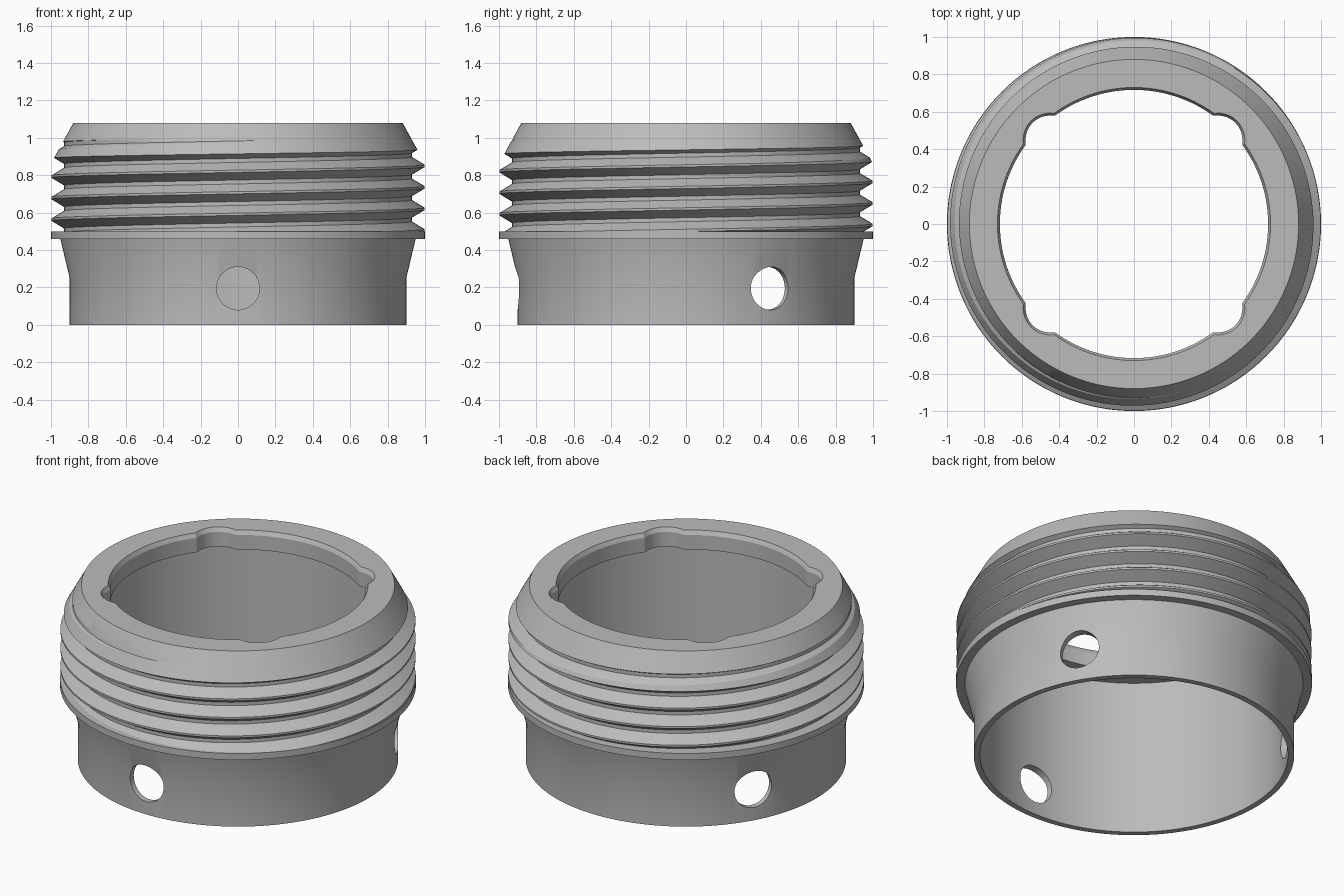
import bpy, bmesh, math
from mathutils import Matrix, Vector

SEG = 360
TAU = 2 * math.pi

cube = bpy.data.objects.get("Cube")
if cube:
    bpy.data.objects.remove(cube, do_unlink=True)

metal = bpy.data.materials.new("grey_metal")
metal.use_nodes = True
GREY = (0.5, 0.5, 0.5, 1)
metal.diffuse_color = GREY
metal.node_tree.nodes["Principled BSDF"].inputs["Base Color"].default_value = GREY


def make_object(name, bm):
    mesh = bpy.data.meshes.new(name)
    bm.to_mesh(mesh)
    bm.free()
    mesh.materials.append(metal)
    obj = bpy.data.objects.new(name, mesh)
    bpy.context.collection.objects.link(obj)
    return obj


def smooth(obj, degrees):
    bpy.ops.object.select_all(action='DESELECT')
    obj.select_set(True)
    bpy.context.view_layer.objects.active = obj
    bpy.ops.object.shade_smooth_by_angle(angle=math.radians(degrees))


def polar(r, a, z):
    return (r * math.cos(a), r * math.sin(a), z)


# Lip opening: a circle with four rounded notches on the diagonals
def lip_radius(a, grow):
    offset = (a % (TAU / 4)) - TAU / 8
    r = 0.717 + grow
    centre, notch = 0.636, 0.13 + grow
    inside = notch ** 2 - (centre * math.sin(offset)) ** 2
    if inside > 0:
        r = max(r, centre * math.cos(offset) + math.sqrt(inside))
    return r


# Ring body: closed revolved section, listed anticlockwise; "lip" rows follow the notched opening
section = [
    (0.865, 0), (0.9, 0), (0.9, 0.25), (0.95, 0.46), (1, 0.46), (1, 0.5),
    (0.91, 0.5), (0.91, 1.02), (0.88, 1.08),
    ("lip", 1.08, 0.013), ("lip", 1.055, 0), ("lip", 0.965, 0), (0.865, 0.965),
]
bm = bmesh.new()
rows = []
for point in section:
    row = []
    for i in range(SEG):
        a = TAU * i / SEG
        r = lip_radius(a, point[2]) if point[0] == "lip" else point[0]
        row.append(bm.verts.new(polar(r, a, point[1])))
    rows.append(row)
for k, low in enumerate(rows):
    high = rows[(k + 1) % len(rows)]
    for i in range(SEG):
        j = (i + 1) % SEG
        bm.faces.new((low[i], low[j], high[j], high[i]))
bmesh.ops.recalc_face_normals(bm, faces=bm.faces)
body = make_object("ring_body", bm)

# Three radial holes through the skirt
bm = bmesh.new()
for degrees in (-90, 30, 150):
    a = math.radians(degrees)
    place = (Matrix.Translation(Vector(polar(0.88, a, 0.195)))
             @ Matrix.Rotation(a, 4, 'Z') @ Matrix.Rotation(math.pi / 2, 4, 'Y'))
    bmesh.ops.create_cone(bm, cap_ends=True, segments=64, radius1=0.115,
                          radius2=0.115, depth=0.4, matrix=place)
cutter = make_object("hole_cutter", bm)
cutter.hide_render = True
cut = body.modifiers.new("holes", 'BOOLEAN')
cut.operation = 'DIFFERENCE'
cut.solver = 'EXACT'
cut.object = cutter
bpy.context.view_layer.update()
graph = bpy.context.evaluated_depsgraph_get()
body_mesh = bpy.data.meshes.new_from_object(body.evaluated_get(graph))
body.modifiers.clear()
body.data = body_mesh
bpy.data.objects.remove(cutter, do_unlink=True)
smooth(body, 25)

# Screw thread: helical section trimmed by the chamfer cone at the top
ROOT, CREST, PITCH = 0.93, 0.998, 0.115
TOP, FLOOR = 1.08, 0.48


def cone(z):
    return 0.88 + (TOP - z) * 0.55


def thread_point(z_root, z_crest, at_crest):
    r, z = ROOT, z_root
    if at_crest:
        r, z = CREST, z_crest
        over_crest = CREST - cone(z_crest)
        over_root = ROOT - cone(z_root)
        if over_crest > 0:
            # slide down the flank to where it meets the cone
            t = max(0, -over_root / (over_crest - over_root)) if over_root < 0 else 0
            r = ROOT + t * (CREST - ROOT)
            z = z_root + t * (z_crest - z_root)
    z = min(max(z, FLOOR), TOP)
    return min(r, cone(z)), z


bm = bmesh.new()
columns = []
for i in range(SEG):
    a = TAU * i / SEG
    column = []
    for turn in range(-1, 7):
        z = 0.505 + PITCH * (turn + i / SEG)
        for z_root, z_crest, at_crest in ((-0.047, -0.006, False), (-0.047, -0.006, True),
                                          (0.047, 0.006, True), (0.047, 0.006, False)):
            r, h = thread_point(z + z_root, z + z_crest, at_crest)
            column.append(bm.verts.new(polar(r, a, h)))
    columns.append(column)
for i in range(SEG):
    here, there = columns[i], columns[(i + 1) % SEG]
    shift = 4 if i == SEG - 1 else 0
    for k in range(len(here) - 1 - shift):
        bm.faces.new((here[k], there[k + shift], there[k + 1 + shift], here[k + 1]))
bmesh.ops.dissolve_degenerate(bm, dist=1e-5, edges=bm.edges)
# drop the run-out flattened inside the flange
hidden = [f for f in bm.faces if all(v.co.z < FLOOR + 1e-4 for v in f.verts)]
bmesh.ops.delete(bm, geom=hidden, context='FACES')
thread = make_object("screw_thread", bm)
smooth(thread, 20)
